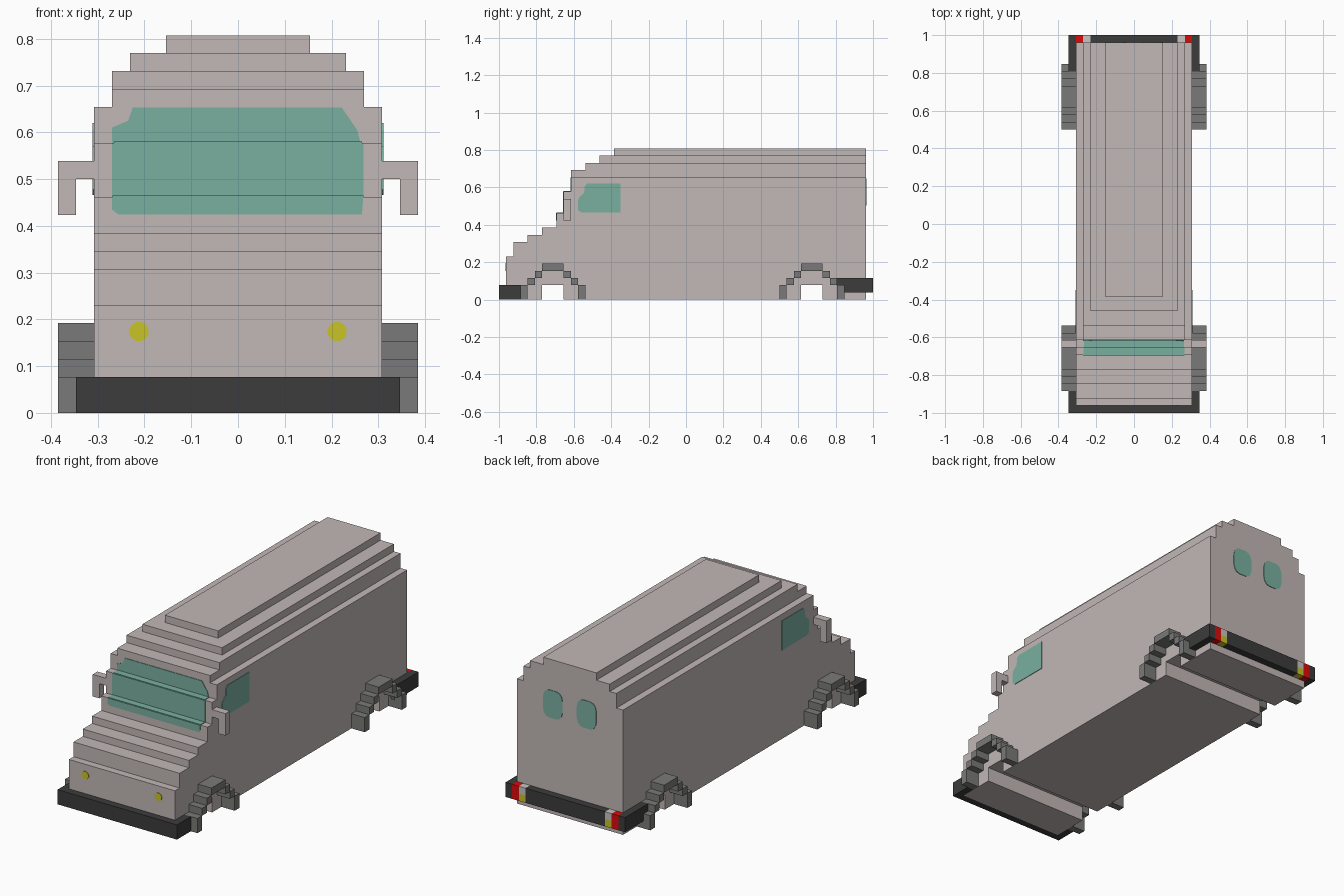
import bpy, bmesh, math
from mathutils import Vector

if "Cube" in bpy.data.objects:
    bpy.data.objects.remove(bpy.data.objects["Cube"])

U = 1 / 26  # block size: the van is 52 blocks long


def material(name, rgb):
    m = bpy.data.materials.new(name)
    m.diffuse_color = (*rgb, 1)
    m.use_nodes = True
    m.node_tree.nodes["Principled BSDF"].inputs["Base Color"].default_value = m.diffuse_color
    return m


PAINT = material("body paint", (0.54, 0.48, 0.47))
GLASS = material("green glass", (0.195, 0.434, 0.352))
BLACK = material("bumper black", (0.045, 0.045, 0.045))
GREY = material("arch grey", (0.195, 0.195, 0.192))
YELLOW = material("lamp yellow", (0.58, 0.546, 0.02))
RED = material("lamp red", (0.72, 0.003, 0.003))
WHITE = material("lamp pale grey", (0.58, 0.56, 0.55))


def finish(name, bm, mats):
    bmesh.ops.remove_doubles(bm, verts=bm.verts, dist=1e-5)
    me = bpy.data.meshes.new(name)
    bm.to_mesh(me)
    bm.free()
    for m in mats:
        me.materials.append(m)
    ob = bpy.data.objects.new(name, me)
    bpy.context.collection.objects.link(ob)
    return ob


def solid(name, boxes):
    """Clean outer skin of stacked boxes (x0,x1,y0,y1,z0,z1, material) in blocks.
    Later boxes override earlier ones; material None cuts a hole."""
    mats = []
    for b in boxes:
        if b[6] and b[6] not in mats:
            mats.append(b[6])
    grid = [sorted({v for b in boxes for v in b[2 * a:2 * a + 2]}) for a in range(3)]

    def cell(i):
        found = None
        if all(0 <= i[a] < len(grid[a]) - 1 for a in range(3)):
            c = [(grid[a][i[a]] + grid[a][i[a] + 1]) / 2 for a in range(3)]
            for b in boxes:
                if all(b[2 * a] < c[a] < b[2 * a + 1] for a in range(3)):
                    found = b[6]
        return found

    bm = bmesh.new()
    sizes = [len(g) - 1 for g in grid]
    for n in range(sizes[0] * sizes[1] * sizes[2]):
        i = [n % sizes[0], n // sizes[0] % sizes[1], n // (sizes[0] * sizes[1])]
        mat = cell(i)
        if not mat:
            continue
        for a in range(3):
            for side in (0, 1):
                j = list(i)
                j[a] += 2 * side - 1
                if cell(j):
                    continue
                b, c = (a + 1) % 3, (a + 2) % 3
                quad = []
                for s, t in ((0, 0), (1, 0), (1, 1), (0, 1)):
                    p = Vector()
                    p[a] = grid[a][i[a] + side] * U
                    p[b] = grid[b][i[b] + s] * U
                    p[c] = grid[c][i[c] + t] * U
                    quad.append(bm.verts.new(p))
                f = bm.faces.new(quad if side else quad[::-1])
                f.material_index = mats.index(mat)
    return finish(name, bm, mats)


def plates(name, polys, mat, thick=0.003):
    """Thin painted plates: (points, outward direction)."""
    bm = bmesh.new()
    for pts, d in polys:
        d = Vector(d) * thick
        f = bm.faces.new([bm.verts.new(Vector(p)) for p in pts])
        new = bmesh.ops.extrude_face_region(bm, geom=[f])["geom"]
        for v in new:
            if isinstance(v, bmesh.types.BMVert):
                v.co += d
    bmesh.ops.recalc_face_normals(bm, faces=bm.faces)
    return finish(name, bm, [mat])


# Body: stacked layers (top height, front end, half width)
layers = [(6, -25, 8), (8, -24, 8), (9, -22, 8), (10, -20, 8), (12, -18, 8), (15, -17, 8),
          (17, -16, 8), (18, -16, 7), (19, -14, 7), (20, -12, 6), (21, -10, 4)]
boxes, low = [], 0
for top, front, w in layers:
    boxes.append((-w, w, front, 25, low, top, PAINT))
    low = top
# axle channels through the underside
for y in (-20, 16):
    boxes.append((-8, 8, y, y + 3, 0, 2, None))
solid("van_body", boxes)

# Stepped wheel arches
for label, mid in (("front", -18.5), ("rear", 17.5)):
    for side, s in (("left", -1), ("right", 1)):
        x0, x1 = sorted((8 * s, 10 * s))
        arch = [(x0, x1, mid - 1.5, mid + 1.5, 4, 5, GREY)]
        for e in (-1, 1):
            for near, z0, z1 in ((1.5, 3, 4), (2.5, 2, 3), (3.5, 0, 2)):
                y0, y1 = sorted((mid + e * near, mid + e * (near + 1)))
                arch.append((x0, x1, y0, y1, z0, z1, GREY))
        solid(f"{label}_{side}_wheel_arch", arch)

# Side mirrors
for side, s in (("left", -1), ("right", 1)):
    x = sorted((8 * s, 10 * s))
    h = sorted((9 * s, 10 * s))
    solid(f"{side}_mirror", [(*x, -17, -16, 13, 14, PAINT), (*h, -17, -16, 11, 14, PAINT)])

# Bumpers wrap around the body; the rear one carries the lamps
solid("front_bumper", [(-9, 9, -26, -23, 0, 2, BLACK), (-8, 8, -25, -23, 0, 2, None)])
rear = [(-9, 9, 21, 26, 1, 3, BLACK), (-8, 8, 21, 25, 1, 3, None)]
for s in (-1, 1):
    outer, inner = sorted((7 * s, 8 * s)), sorted((6 * s, 7 * s))
    rear += [(*outer, 25, 26, 1, 3, RED), (*inner, 25, 26, 2, 3, WHITE),
             (*inner, 25, 26, 1, 2, YELLOW)]
solid("rear_bumper_with_lamps", rear)


# Windscreen painted over the front steps
def riser(y, pts):
    return [(x, y * U, z) for x, z in pts], (0, -1, 0)


def tread(z, y0, y1, w=0.268):
    return [(-w, y0 * U, z * U), (w, y0 * U, z * U), (w, y1 * U, z * U), (-w, y1 * U, z * U)], (0, 0, 1)


plates("windscreen", [
    riser(-18, [(-0.27, 0.435), (-0.255, 0.424), (0.265, 0.424), (0.268, 12 * U), (-0.27, 12 * U)]),
    tread(12, -18, -17),
    riser(-17, [(-0.27, 12 * U), (0.268, 12 * U), (0.268, 15 * U), (-0.27, 15 * U)]),
    tread(15, -17, -16, 0.265),
    riser(-16, [(-0.27, 15 * U), (0.262, 15 * U), (0.255, 0.605), (0.222, 0.653), (-0.225, 0.653),
                (-0.235, 0.625), (-0.27, 0.61)]),
], GLASS)

# Cab side windows
outline = [(-0.577, 0.478), (-0.56, 0.466), (-0.35, 0.466), (-0.35, 0.62), (-0.53, 0.62),
           (-0.542, 0.605), (-0.545, 0.57), (-0.57, 0.548), (-0.577, 0.53)]
plates("cab_side_windows", [([(s * 8 * U, y, z) for y, z in outline], (s, 0, 0)) for s in (-1, 1)], GLASS)


def ring(cx, cz, rx, rz, y, n, power):
    pts = []
    for k in range(n):
        c, q = (f(2 * math.pi * (k + 0.5) / n) for f in (math.cos, math.sin))
        pts.append((cx + rx * math.copysign(abs(c) ** power, c), y,
                    cz + rz * math.copysign(abs(q) ** power, q)))
    return pts


# Rear door windows and headlamps
plates("rear_windows", [(ring(s * 0.098, 0.575, 0.057, 0.073, 25 * U, 16, 0.6), (0, 1, 0))
                        for s in (-1, 1)], GLASS)
plates("headlamps", [(ring(s * 0.212, 0.174, 0.021, 0.021, -25 * U, 12, 1), (0, -1, 0))
                     for s in (-1, 1)], YELLOW)
